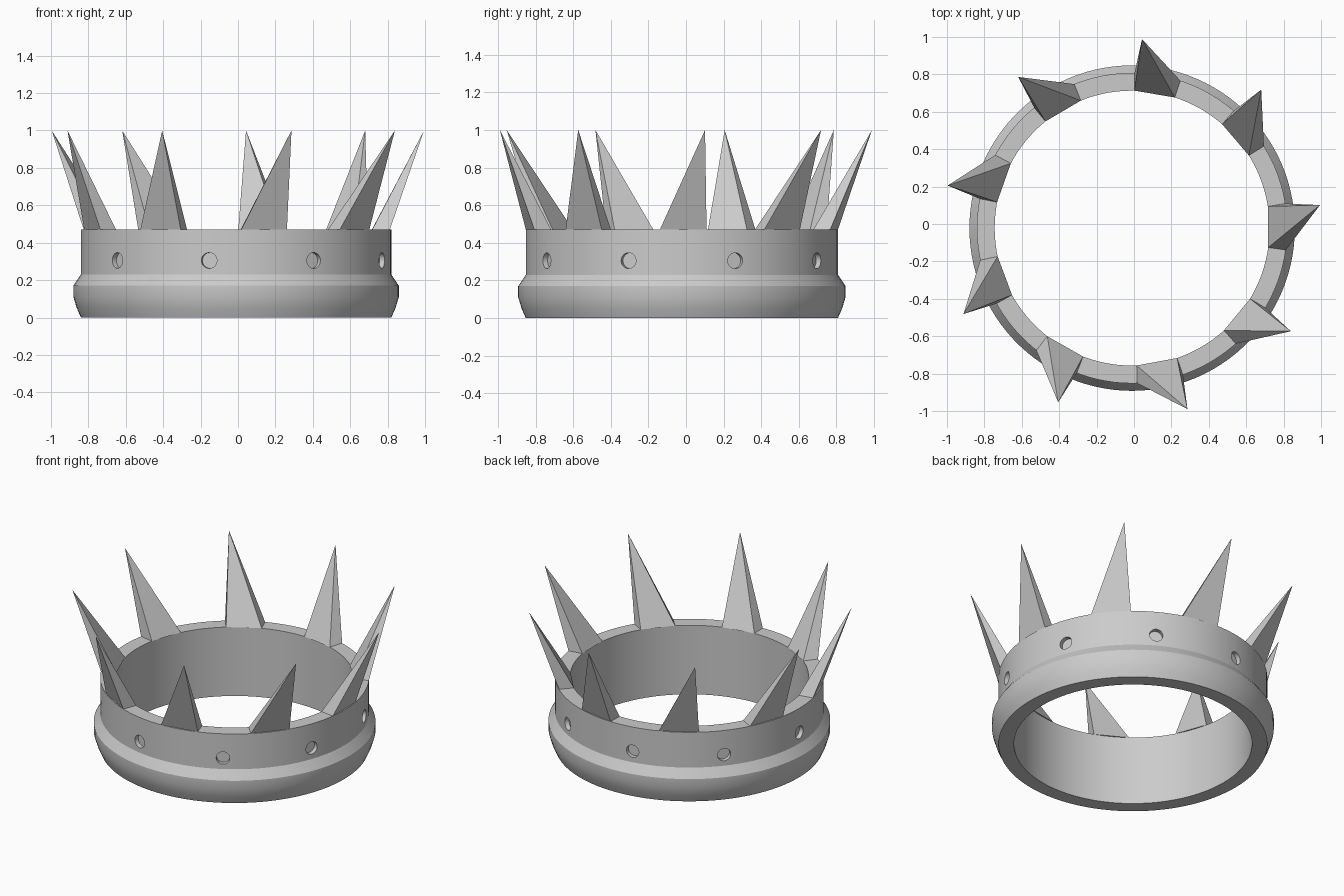
import bpy, bmesh
from math import sin, cos, pi, radians
from mathutils import Matrix, Vector

if "Cube" in bpy.data.objects:
    bpy.data.objects.remove(bpy.data.objects["Cube"])

CENTRE = Vector((-0.01, -0.022, 0))
COUNT = 9
INNER, OUTER, RIM = 0.735, 0.83, 0.47

metal = bpy.data.materials.new("grey metal")
metal.use_nodes = True
grey = (0.6, 0.6, 0.6, 1)
metal.diffuse_color = grey
metal.node_tree.nodes["Principled BSDF"].inputs["Base Color"].default_value = grey


def polar(radius, angle, z):
    return CENTRE + Vector((radius * cos(angle), radius * sin(angle), z))


def make_object(name, bm):
    bmesh.ops.recalc_face_normals(bm, faces=bm.faces)
    mesh = bpy.data.meshes.new(name)
    bm.to_mesh(mesh)
    bm.free()
    obj = bpy.data.objects.new(name, mesh)
    bpy.context.collection.objects.link(obj)
    mesh.materials.append(metal)
    return obj


# Band: closed profile turned around the centre
profile = [(INNER, 0), (OUTER, 0), (0.852, 0.05), (0.87, 0.11), (0.87, 0.17),
           (OUTER, 0.23), (OUTER, RIM), (INNER, RIM)]
SEGMENTS = 108
bm = bmesh.new()
rings = [[bm.verts.new(polar(r, 2 * pi * i / SEGMENTS, z)) for r, z in profile]
         for i in range(SEGMENTS)]
for i, ring in enumerate(rings):
    following = rings[(i + 1) % SEGMENTS]
    for j in range(len(profile)):
        k = (j + 1) % len(profile)
        bm.faces.new((ring[j], following[j], following[k], ring[k]))
band = make_object("crown_band", bm)

# Shallow round sockets cut midway between the spikes
bm = bmesh.new()
for i in range(COUNT):
    angle = radians(20 + 40 * i)
    place = (Matrix.Translation(polar(0.85, angle, 0.305))
             @ Matrix.Rotation(angle, 4, 'Z') @ Matrix.Rotation(pi / 2, 4, 'Y'))
    bmesh.ops.create_cone(bm, cap_ends=True, segments=32, radius1=0.042,
                          radius2=0.042, depth=0.1, matrix=place)
cutter = make_object("socket_cutter", bm)
cutter.hide_render = True
cut = band.modifiers.new("sockets", 'BOOLEAN')
cut.operation = 'DIFFERENCE'
cut.solver = 'EXACT'
cut.object = cutter

bpy.ops.object.select_all(action='DESELECT')
band.select_set(True)
bpy.context.view_layer.objects.active = band
bpy.ops.object.modifier_apply(modifier=cut.name)
bpy.data.objects.remove(cutter)
bpy.ops.object.shade_smooth_by_angle(angle=radians(30))

# Spikes: flat-sided pyramids leaning outward and swept around the ring
for i in range(COUNT):
    middle = radians(0.5 + 40 * i)
    half = radians(8.6)
    bm = bmesh.new()
    base = [bm.verts.new(polar(r, middle + side * half, RIM))
            for r, side in ((INNER, -1), (OUTER, -1), (OUTER, 1), (INNER, 1))]
    tip = bm.verts.new(polar(1.012, middle + radians(6.5), 1.0))
    bm.faces.new(base)
    for j in range(4):
        bm.faces.new((base[j], base[(j + 1) % 4], tip))
    make_object(f"spike_{i + 1}", bm)
